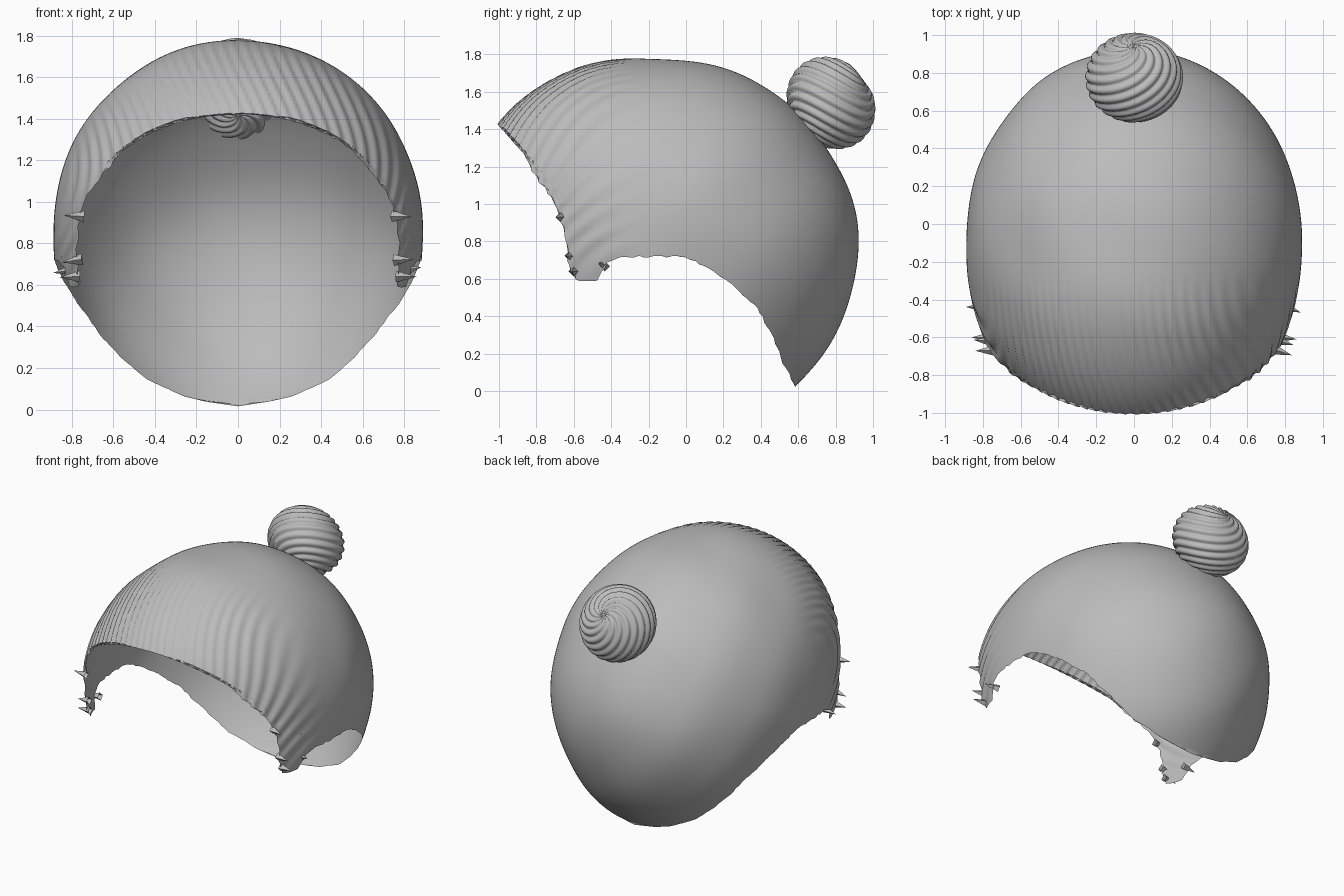
import bpy, bmesh, math, random
from mathutils import Vector
from mathutils.geometry import interpolate_bezier

random.seed(4)
if "Cube" in bpy.data.objects:
    bpy.data.objects.remove(bpy.data.objects["Cube"], do_unlink=True)

grey = bpy.data.materials.new("hair grey")
grey.use_nodes = True
grey.diffuse_color = (0.5, 0.5, 0.5, 1)
grey.node_tree.nodes["Principled BSDF"].inputs["Base Color"].default_value = (0.5, 0.5, 0.5, 1)

CY, CZ, HALF_WIDTH = -0.1, 0.85, 0.89
# Profile radius around the head centre, every 30 degrees from the back
RADII = [1.02, 0.96, 0.932, 0.925, 1.0, 1.075, 1.08, 1.08, 1.08, 1.08, 1.08, 1.05]
# Hairline seen from the side (y, z): nape, ear, sideburn, forehead
RIM = [(0.59, 0.02), (0.52, 0.15), (0.46, 0.3), (0.38, 0.44), (0.25, 0.57), (0.1, 0.67),
       (0, 0.715), (-0.35, 0.72), (-0.42, 0.69), (-0.47, 0.59), (-0.59, 0.59),
       (-0.63, 0.7), (-0.65, 0.85), (-0.7, 1.0), (-0.82, 1.18), (-0.94, 1.38), (-1.0, 1.42)]


def head_radius(angle):
    f = math.degrees(angle) % 360 / 30
    i, t = int(f), f % 1
    a, b, c, d = [RADII[(i + k) % 12] for k in (-1, 0, 1, 2)]
    return b + t / 2 * (c - a + t * (2 * a - 5 * b + 4 * c - d + t * (3 * (b - c) + d - a)))


def finish(bm, name, sharp=80):
    mesh = bpy.data.meshes.new(name)
    bm.to_mesh(mesh)
    bm.free()
    obj = bpy.data.objects.new(name, mesh)
    bpy.context.collection.objects.link(obj)
    mesh.materials.append(grey)
    bpy.ops.object.select_all(action="DESELECT")
    obj.select_set(True)
    bpy.context.view_layer.objects.active = obj
    bpy.ops.object.shade_smooth_by_angle(angle=math.radians(sharp))
    return obj


def outline():
    """Side outline: over the crown from forehead to nape, then back along the hairline."""
    start, end, n = math.radians(147.6), math.radians(-50.3), 150
    pts = []
    for i in range(n + 1):
        a = start + (end - start) * i / n
        r = head_radius(a)
        pts.append((CY + r * math.cos(a), CZ + r * math.sin(a)))
    for (y0, z0), (y1, z1) in zip(RIM, RIM[1:]):
        steps = max(2, round(math.hypot(y1 - y0, z1 - z0) / 0.025))
        for k in range(steps):
            t = k / steps
            pts.append((y0 + (y1 - y0) * t + random.uniform(-0.006, 0.006),
                        z0 + (z1 - z0) * t + random.uniform(-0.006, 0.006)))
    return pts


def cap_point(y, z, side):
    """Lift a side-view point onto the rounded cap, with combed grooves at the front."""
    dy, dz = y - CY, z - CZ
    k = min(1, math.hypot(dy, dz) / head_radius(math.atan2(dz, dy)))
    x = HALF_WIDTH * math.sqrt(max(0, 1 - k ** 2.05))
    if k > 0.9999:
        x = 0
    front = min(1, max(0, (-0.25 - y) / 0.4))
    groove = 0.006 * front * math.cos((x * side + 0.12 * math.sin(4 * z)) * 115)
    lump = 0.004 * math.sin(9 * y + 5 * x * side) * math.sin(8 * z + 3 * x * side)
    s = 1 + groove + lump * (1 - front)
    return Vector((x * side * s, CY + dy * s, CZ + dz * s))


# Hair cap: one open shell, both halves fanned from a line above the ear
bm = bmesh.new()
edge = outline()
RINGS = 80
for side in (1, -1):
    rows = []
    for y, z in edge:
        py = min(0.35, max(-0.5, y))
        row = []
        for j in range(RINGS + 1):
            s = math.sin(j / RINGS * math.pi / 2)
            row.append(bm.verts.new(cap_point(py + (y - py) * s, CZ + (z - CZ) * s, side)))
        rows.append(row)
    for a, b in zip(rows, rows[1:] + rows[:1]):
        for j in range(RINGS):
            quad = (a[j], b[j], b[j + 1], a[j + 1])
            bm.faces.new(quad if side < 0 else quad[::-1])
bmesh.ops.remove_doubles(bm, verts=bm.verts, dist=0.0004)
bmesh.ops.recalc_face_normals(bm, faces=bm.faces)
top = max(bm.faces, key=lambda f: f.calc_center_median().z)
if top.normal.z < 0:
    bmesh.ops.reverse_faces(bm, faces=bm.faces)
finish(bm, "hair_cap")

# Twisted bun: flattened ball with spiral ridges around a tilted axis
bm = bmesh.new()
bmesh.ops.create_uvsphere(bm, u_segments=144, v_segments=96, radius=1)
tilt = Vector((0, 0.8, 0.6)).to_track_quat("Z", "Y")
for v in bm.verts:
    lon = math.atan2(v.co.y, v.co.x)
    polar = math.acos(max(-1, min(1, v.co.z)))
    ridge = abs(math.sin(6 * (lon + 1.9 * polar)))
    s = 0.95 + 0.07 * ridge * min(1, math.sin(polar) * 2.5)
    v.co = Vector((v.co.x * 0.255, v.co.y * 0.255, v.co.z * 0.22)) * s
    v.co = tilt @ v.co + Vector((0, 0.775, 1.54))
finish(bm, "hair_bun")

# Stray tufts beside the ears
bm = bmesh.new()
TUFTS = [(0.76, -0.67, 0.93), (0.81, -0.44, 0.67), (0.78, -0.6, 0.64), (0.77, -0.62, 0.72)]
for x, y, z in TUFTS:
    for side in (1, -1):
        base = Vector((x * side, y, z))
        aim = Vector((side, random.uniform(-0.4, 0.1), random.uniform(-0.2, 0.3))).normalized()
        made = bmesh.ops.create_cone(bm, segments=4, radius1=0.028, radius2=0, depth=0.1)
        turn = aim.to_track_quat("Z", "Y")
        for v in made["verts"]:
            v.co = turn @ v.co + base + aim * 0.03
finish(bm, "ear_tufts", 30)
